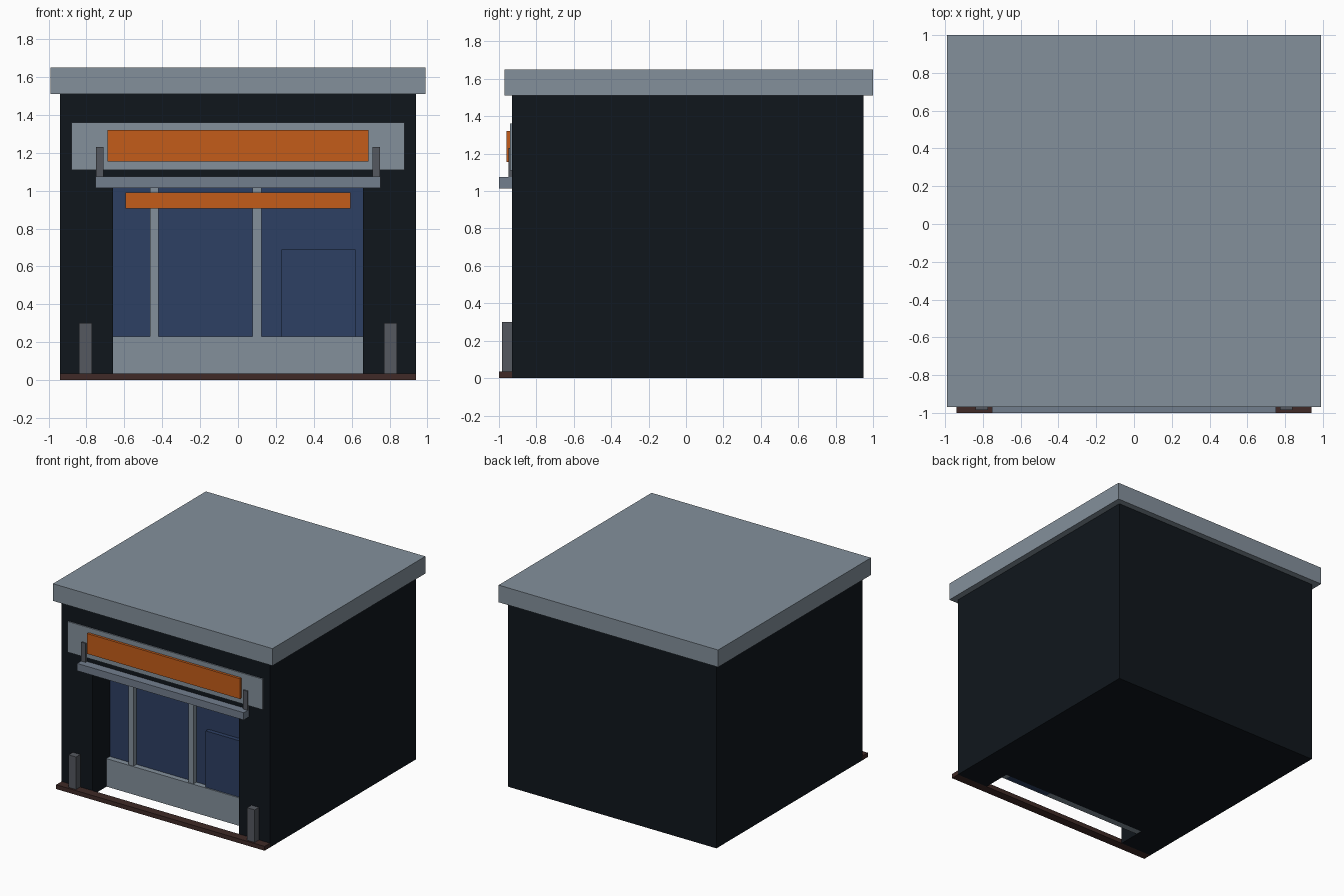
import bpy

if "Cube" in bpy.data.objects:
    bpy.data.objects.remove(bpy.data.objects["Cube"])


def material(name, rgb):
    m = bpy.data.materials.new(name)
    m.diffuse_color = (*rgb, 1)
    m.use_nodes = True
    m.node_tree.nodes["Principled BSDF"].inputs["Base Color"].default_value = m.diffuse_color
    return m


DARK = material("dark wall", (0.005, 0.008, 0.012))
PALE = material("pale grey", (0.23, 0.28, 0.33))
SLATE = material("slate grey", (0.17, 0.21, 0.27))
ORANGE = material("orange", (0.55, 0.107, 0.01))
BLUE = material("blue glass", (0.026, 0.05, 0.125))
BROWN = material("brown", (0.05, 0.023, 0.02))
METAL = material("metal", (0.09, 0.098, 0.115))


def box(name, x, y, z, mat=None):
    """Box from (min, max) pairs on each axis."""
    bpy.ops.mesh.primitive_cube_add(size=1)
    o = bpy.context.object
    o.name = name
    for v in o.data.vertices:
        v.co = [r[0] if c < 0 else r[1] for c, r in zip(v.co, (x, y, z))]
    if mat:
        o.data.materials.append(mat)
    return o


# Building body with the shopfront recess cut out
body = box("building_body", (-0.94, 0.94), (-0.93, 0.95), (0, 1.51), DARK)
cutter = box("recess_cutter", (-0.66, 0.66), (-1.2, -0.70), (-0.2, 1.05), DARK)
cutter.hide_render = True
cut = body.modifiers.new("recess", 'BOOLEAN')
cut.operation = 'DIFFERENCE'
cut.solver = 'EXACT'
cut.object = cutter
bpy.context.view_layer.objects.active = body
bpy.ops.object.modifier_apply(modifier=cut.name)
bpy.data.objects.remove(cutter)

# Roof slab and front step
box("roof_slab", (-0.99, 0.99), (-0.97, 1.0), (1.51, 1.65), PALE)
box("front_step", (-0.94, 0.94), (-1.0, -0.93), (0, 0.035), BROWN)

# Shopfront inside the recess
box("window", (-0.66, 0.66), (-0.71, -0.69), (0.2, 1.05), BLUE)
box("stall_riser", (-0.66, 0.66), (-0.755, -0.70), (0.002, 0.23), PALE)
box("door", (0.23, 0.62), (-0.745, -0.70), (0, 0.69), BLUE)
for i, x in enumerate((-0.442, 0.1)):
    box(f"mullion_{i + 1}", (x - 0.023, x + 0.023), (-0.75, -0.71), (0.23, 1.05), PALE)
box("window_band", (-0.595, 0.595), (-0.765, -0.71), (0.905, 0.99), ORANGE)

# Sign and canopy
box("sign_board", (-0.88, 0.88), (-0.94, -0.925), (1.11, 1.36), PALE)
box("sign_panel", (-0.69, 0.69), (-0.96, -0.94), (1.155, 1.32), ORANGE)
box("canopy", (-0.752, 0.752), (-1.0, -0.93), (1.015, 1.075), SLATE)

# Mirrored canopy brackets and posts
for side, s in (("left", -1), ("right", 1)):
    box(f"{side}_bracket", sorted((s * 0.71, s * 0.75)), (-0.95, -0.93), (1.075, 1.23), METAL)
    box(f"{side}_post", sorted((s * 0.772, s * 0.84)), (-0.985, -0.93), (0.035, 0.30), METAL)
